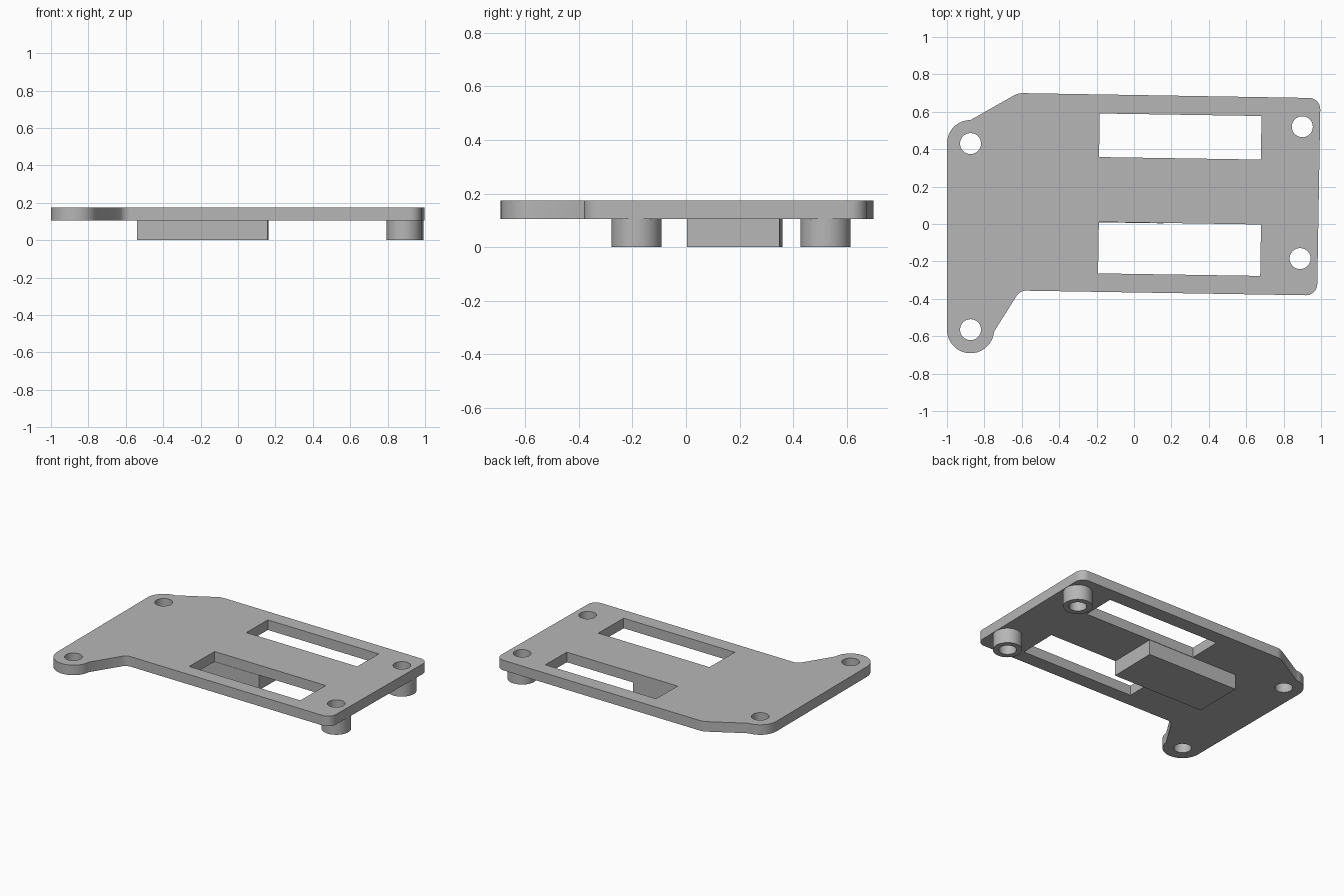
import bpy
import bmesh
from math import cos, sin, tan, pi, radians
from mathutils import Vector

cube = bpy.data.objects.get("Cube")
if cube:
    bpy.data.objects.remove(cube, do_unlink=True)

grey = bpy.data.materials.new("plain grey")
grey.use_nodes = True
colour = (0.47, 0.47, 0.47, 1)
grey.diffuse_color = colour
grey.node_tree.nodes["Principled BSDF"].inputs["Base Color"].default_value = colour

BOTTOM, TOP = 0.105, 0.175
TILT = -0.0157  # slight skew of the main body


def arc(x, y, r, start, end, steps=16):
    angles = [radians(start + (end - start) * i / steps) for i in range(steps + 1)]
    return [Vector((x + r * cos(a), y + r * sin(a))) for a in angles]


def circle(x, y, r):
    return arc(x, y, r, 0, 360, 48)[:-1]


def fillet(before, corner, after, r, steps=8):
    """Round one corner of an outline with a tangent arc."""
    p, a, b = Vector(corner), Vector(before), Vector(after)
    u, v = (a - p).normalized(), (b - p).normalized()
    half = u.angle(v) / 2
    centre = p + (u + v).normalized() * (r / sin(half))
    s = p + u * (r / tan(half)) - centre
    e = p + v * (r / tan(half)) - centre
    sweep = s.angle_signed(e)  # clockwise positive
    out = []
    for i in range(steps + 1):
        t = -sweep * i / steps
        out.append(centre + Vector((s.x * cos(t) - s.y * sin(t), s.x * sin(t) + s.y * cos(t))))
    return out


def tilted_rect(x0, x1, y0, y1):
    """Rectangle turned with the body; y values are those at x = 0."""
    mid = (y0 + y1) / 2
    return [Vector((x - TILT * (y - mid), y + TILT * x))
            for x, y in ((x0, y0), (x1, y0), (x1, y1), (x0, y1))]


def prism(name, outline, holes, z0, z1):
    bm = bmesh.new()
    for loop in [outline] + holes:
        verts = [bm.verts.new((p.x, p.y, z0)) for p in loop]
        for i, v in enumerate(verts):
            bm.edges.new((v, verts[i - 1]))
    bmesh.ops.triangle_fill(bm, use_beauty=True, edges=bm.edges[:], normal=(0, 0, 1))
    grown = bmesh.ops.extrude_face_region(bm, geom=bm.faces[:], use_keep_orig=True)["geom"]
    bmesh.ops.translate(bm, vec=(0, 0, z1 - z0),
                        verts=[g for g in grown if isinstance(g, bmesh.types.BMVert)])
    bmesh.ops.recalc_face_normals(bm, faces=bm.faces[:])
    mesh = bpy.data.meshes.new(name)
    bm.to_mesh(mesh)
    bm.free()
    mesh.materials.append(grey)
    ob = bpy.data.objects.new(name, mesh)
    bpy.context.collection.objects.link(ob)
    bpy.ops.object.select_all(action='DESELECT')
    ob.select_set(True)
    bpy.context.view_layer.objects.active = ob
    bpy.ops.object.shade_smooth_by_angle(angle=radians(30))
    return ob


# Plate outline, counter-clockwise from the upper left ear
HOLE = 0.056
ears = [(-0.874, 0.43), (-0.874, -0.565)]
studs = [(0.90, 0.52), (0.888, -0.185)]
upper_ear = arc(*ears[0], 0.126, 90, 180)
lower_ear = arc(*ears[1], 0.126, 180, 355, 28)
corners = [(-0.61, -0.356), (0.979, -0.382), (0.997, 0.673), (-0.62, 0.70)]
radii = [0.06, 0.06, 0.06, 0.1]
path = [lower_ear[-1]] + corners + [upper_ear[0]]
outline = upper_ear + lower_ear
for i, r in enumerate(radii):
    outline += fillet(path[i], path[i + 1], path[i + 2], r)

# Plate with screw holes and two windows
windows = [tilted_rect(-0.185, 0.68, 0.355, 0.588),
           tilted_rect(-0.19, 0.677, -0.267, 0.008)]
prism("mounting_plate", outline,
      [circle(x, y, HOLE) for x, y in ears + studs] + windows, BOTTOM, TOP)

# Hollow standoffs beneath the narrow end
for name, (x, y) in zip(("back_standoff", "front_standoff"), studs):
    prism(name, circle(x, y, 0.093), [circle(x, y, HOLE)], 0, BOTTOM)

# Solid block beneath the strip between the windows
prism("support_block", tilted_rect(-0.537, 0.161, 0.006, 0.352), [], 0, BOTTOM)
